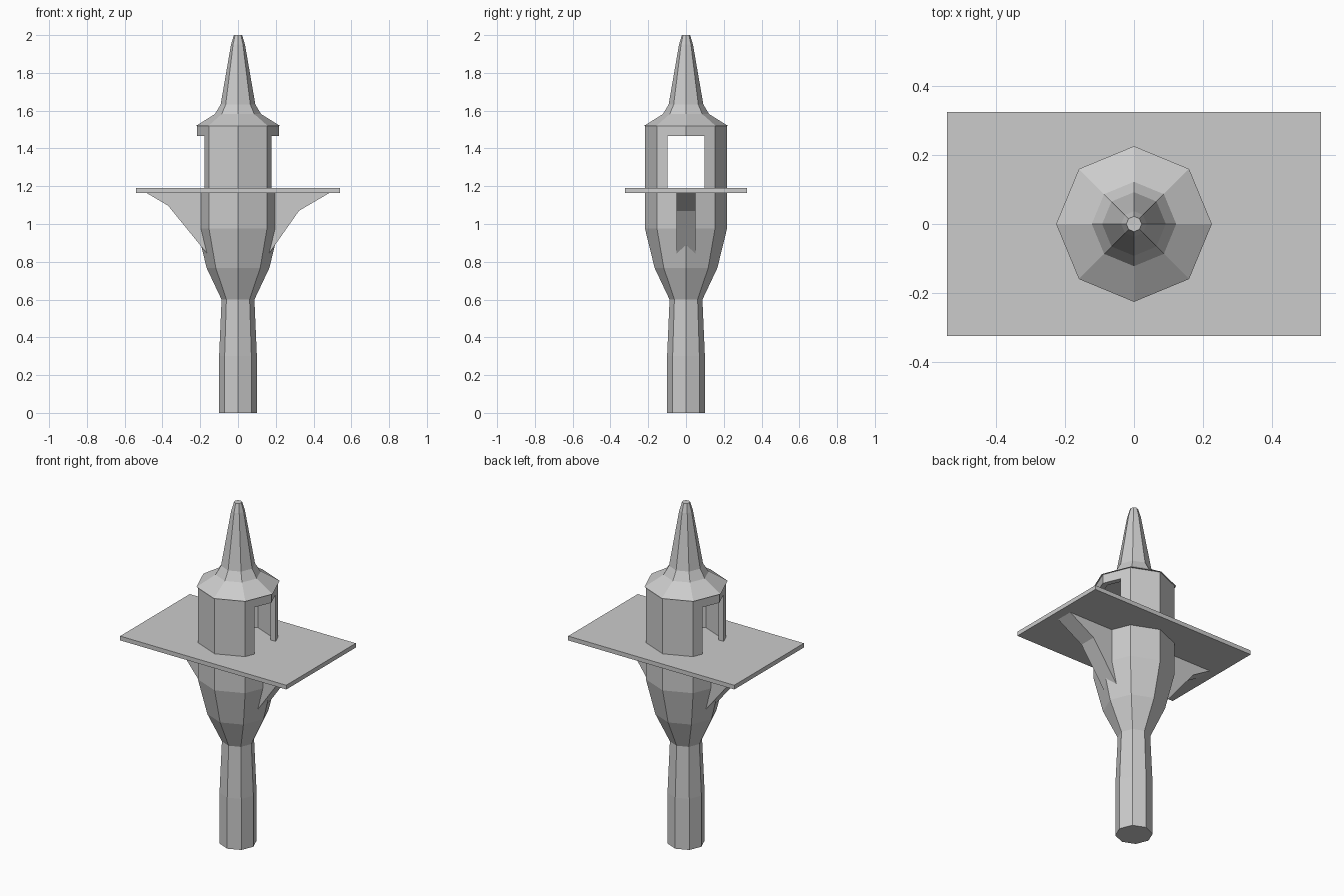
import bpy, bmesh, math

if "Cube" in bpy.data.objects:
    bpy.data.objects.remove(bpy.data.objects["Cube"])


def finish(name, bm):
    bmesh.ops.recalc_face_normals(bm, faces=bm.faces)
    mesh = bpy.data.meshes.new(name)
    bm.to_mesh(mesh)
    bm.free()
    ob = bpy.data.objects.new(name, mesh)
    bpy.context.collection.objects.link(ob)
    return ob


def lathe(name, profile, closed=False, sides=8):
    """Spin (radius, z) points; closed joins last ring to first, else caps ends."""
    bm = bmesh.new()
    rings = []
    for r, z in profile:
        rings.append([bm.verts.new((r * math.cos(math.tau * i / sides),
                                    r * math.sin(math.tau * i / sides), z))
                      for i in range(sides)])
    pairs = list(zip(rings, rings[1:]))
    if closed:
        pairs.append((rings[-1], rings[0]))
    else:
        bm.faces.new(rings[0])
        bm.faces.new(rings[-1])
    for a, b in pairs:
        for i in range(sides):
            j = (i + 1) % sides
            bm.faces.new((a[i], a[j], b[j], b[i]))
    return finish(name, bm)


def prism_y(name, outline, half):
    """Extrude an (x, z) outline along y."""
    bm = bmesh.new()
    front = [bm.verts.new((x, -half, z)) for x, z in outline]
    back = [bm.verts.new((x, half, z)) for x, z in outline]
    bm.faces.new(front)
    bm.faces.new(back)
    for i in range(len(outline)):
        j = (i + 1) % len(outline)
        bm.faces.new((front[i], front[j], back[j], back[i]))
    return finish(name, bm)


def box(name, x, y, z0, z1):
    return prism_y(name, [(-x, z0), (x, z0), (x, z1), (-x, z1)], y)


# Shaft and flared lower body
lathe("tower_body", [(0.1, 0), (0.1, 0.3), (0.087, 0.6), (0.166, 0.767),
                     (0.217, 0.975), (0.217, 1.17)])

# Platform
box("platform", 0.54, 0.323, 1.165, 1.19)

# Hollow upper room with a doorway at each end
room = lathe("upper_room", [(0.217, 1.18), (0.217, 1.52), (0.185, 1.52),
                            (0.185, 1.18)], closed=True)
cutter = box("doorway_cutter", 0.4, 0.097, 1.1, 1.465)
cutter.hide_render = True
cutter.hide_viewport = True
cutter.display_type = 'WIRE'
cut = room.modifiers.new("doorways", 'BOOLEAN')
cut.operation = 'DIFFERENCE'
cut.solver = 'EXACT'
cut.object = cutter

# Roof and spire
lathe("roof", [(0.225, 1.518), (0.122, 1.582), (0.092, 1.632),
               (0.037, 1.95), (0.022, 2.0)])

# Brackets under the platform (the left one is a little fuller)
for name, s, kx, kz in (("bracket_right", 1, 0.323, 1.07),
                        ("bracket_left", -1, 0.37, 1.097)):
    prism_y(name, [(s * 0.487, 1.166), (s * kx, kz), (s * 0.165, 0.845),
                   (s * 0.12, 0.845), (s * 0.12, 1.166)], 0.05)
